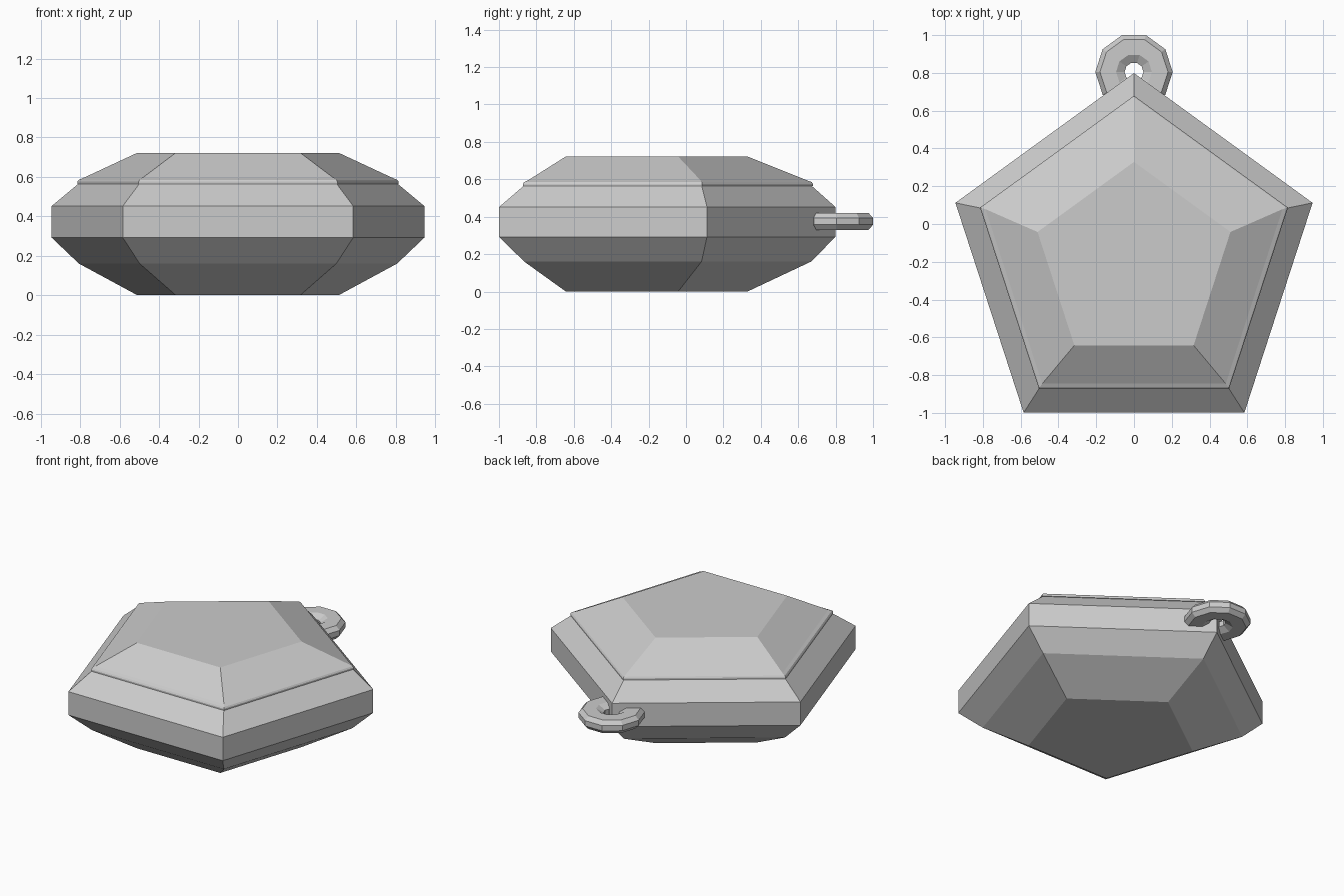
import bpy
from math import sin, cos, tau, pi

if "Cube" in bpy.data.objects:
    bpy.data.objects.remove(bpy.data.objects["Cube"])


def loft(name, rings, caps=True, closed=False):
    """Join equal-sized rings of points with quads."""
    n = len(rings[0])
    verts = [p for ring in rings for p in ring]
    count = len(rings)
    faces = []
    for i in range(count if closed else count - 1):
        a, b = i * n, ((i + 1) % count) * n
        for j in range(n):
            k = (j + 1) % n
            faces.append((a + j, a + k, b + k, b + j))
    if caps:
        faces.append(tuple(reversed(range(n))))
        faces.append(tuple(range((count - 1) * n, count * n)))
    mesh = bpy.data.meshes.new(name)
    mesh.from_pydata(verts, [], faces)
    obj = bpy.data.objects.new(name, mesh)
    bpy.context.collection.objects.link(obj)
    return obj


def polygon(sides, radius, cy, z, start):
    return [(radius * cos(start + tau * i / sides),
             cy + radius * sin(start + tau * i / sides), z)
            for i in range(sides)]


def pentagon_solid(name, profile):
    # profile entries: radius, centre y, height
    return loft(name, [polygon(5, r, c, z, pi / 2) for r, c, z in profile])


# Faceted case body
pentagon_solid("case_body", [
    (0.537, -0.208, 0.0),
    (0.848, -0.179, 0.16),
    (0.994, -0.195, 0.292),
    (0.994, -0.195, 0.452),
    (0.850, -0.179, 0.566),
])

# Lid with a thin lip
pentagon_solid("lid", [
    (0.857, -0.178, 0.565),
    (0.857, -0.178, 0.576),
    (0.850, -0.178, 0.585),
    (0.826, -0.177, 0.594),
    (0.537, -0.208, 0.722),
])

# Flattened hanging ring at the back corner
section = [(0.205, -0.018), (0.205, 0.018), (0.18, 0.045), (0.095, 0.045),
           (0.05, 0.018), (0.05, -0.018), (0.095, -0.045), (0.18, -0.045)]
loft("hanging_ring",
     [polygon(10, r, 0.805, 0.375 + h, 0) for r, h in section],
     caps=False, closed=True)
